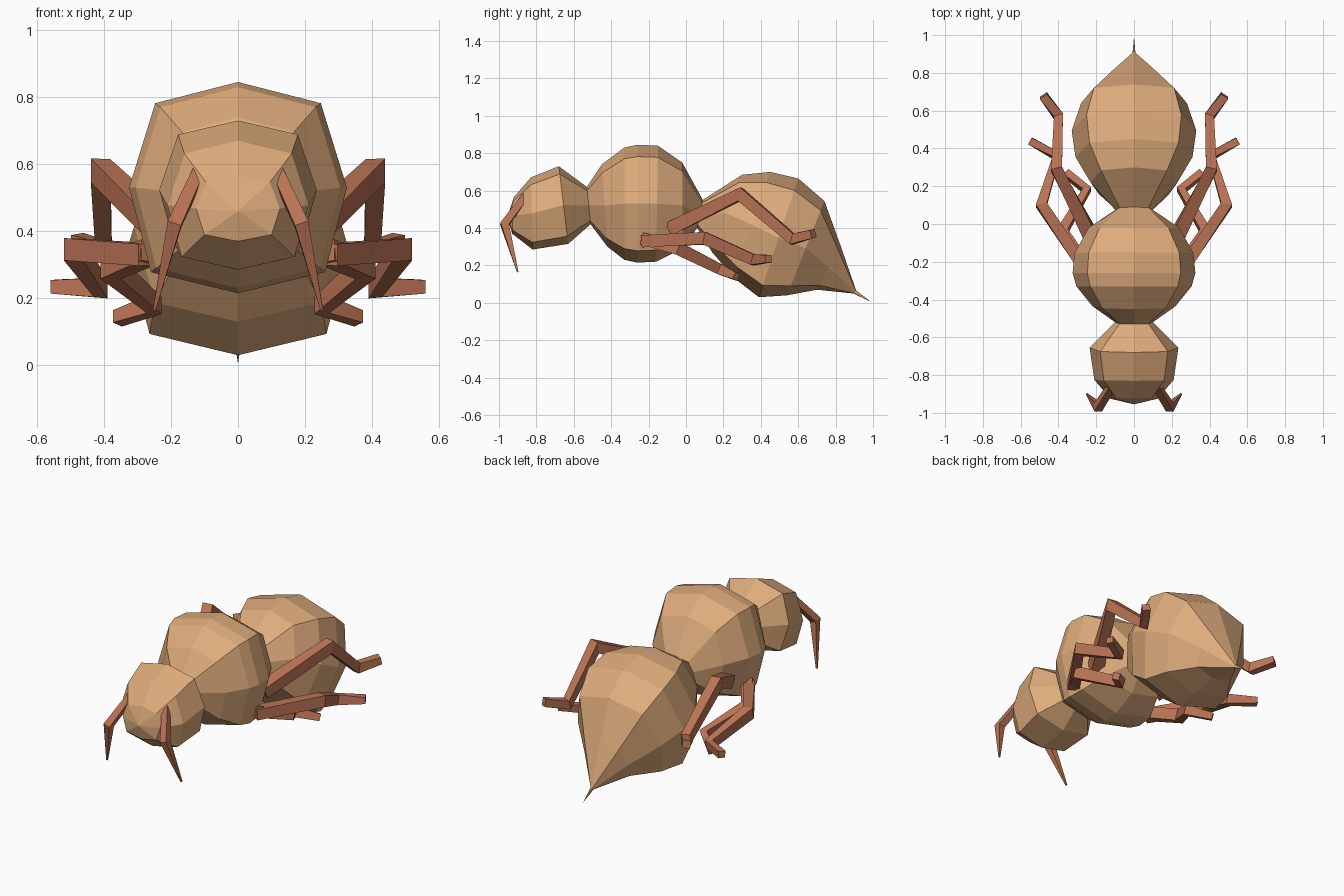
import bpy, bmesh
from mathutils import Vector

if "Cube" in bpy.data.objects:
    bpy.data.objects.remove(bpy.data.objects["Cube"])


def material(name, rgb):
    m = bpy.data.materials.new(name)
    m.diffuse_color = (*rgb, 1)
    m.use_nodes = True
    m.node_tree.nodes["Principled BSDF"].inputs["Base Color"].default_value = m.diffuse_color
    return m


TAN = material("tan_shell", (0.73, 0.41, 0.20))
RUST = material("rust_limb", (0.49, 0.17, 0.09))

# unit cross-section with eight sides
SECTION = [(0, 1), (0.76, 0.8), (1, 0), (0.8, -0.8),
           (0, -1), (-0.8, -0.8), (-1, 0), (-0.76, 0.8)]


def skin(name, rings, mat, tips=(None, None)):
    """Bridge rings of points; close each end with a flat cap or a point."""
    bm = bmesh.new()
    loops = [[bm.verts.new(p) for p in r] for r in rings]
    n = len(loops[0])
    for a, b in zip(loops, loops[1:]):
        for i in range(n):
            j = (i + 1) % n
            bm.faces.new((a[i], a[j], b[j], b[i]))
    for loop, tip in ((loops[0], tips[0]), (loops[-1], tips[1])):
        if tip is None:
            bm.faces.new(loop)
        else:
            t = bm.verts.new(tip)
            for i in range(n):
                bm.faces.new((loop[i], loop[(i + 1) % n], t))
    bmesh.ops.recalc_face_normals(bm, faces=bm.faces)
    me = bpy.data.meshes.new(name)
    bm.to_mesh(me)
    bm.free()
    me.materials.append(mat)
    ob = bpy.data.objects.new(name, me)
    bpy.context.collection.objects.link(ob)
    return ob


def body_part(name, stations, tips=(None, None)):
    """Each station: top y, top z, bottom y, bottom z, half width."""
    rings = []
    for ty, tz, by, bz, w in stations:
        c = Vector((0, (ty + by) / 2, (tz + bz) / 2))
        up = Vector((0, ty, tz)) - c
        rings.append([c + up * v + Vector((w * u, 0, 0)) for u, v in SECTION])
    return skin(name, rings, TAN, tips)


def limb(name, path, sizes):
    """Mitred square tube along a path, made for both sides."""
    pts = [Vector(p) for p in path]
    for label, side in (("right", 1), ("left", -1)):
        rings = []
        for i, p in enumerate(pts):
            d0 = (p - pts[i - 1]).normalized() if i else None
            d1 = (pts[i + 1] - p).normalized() if i < len(pts) - 1 else None
            d = ((d0 or d1) + (d1 or d0)).normalized()
            across = d.cross(Vector((1, 0, 0))).normalized()
            out = across.cross(d).normalized()
            miter = 1 / max(0.6, d.dot(d0 or d1))
            h = sizes[i] / 2
            ring = [p + out * a * h + across * b * h * miter
                    for a, b in ((1, 1), (1, -1), (-1, -1), (-1, 1))]
            rings.append([Vector((q.x * side, q.y, q.z)) for q in ring])
        skin(f"{name}_{label}", rings, RUST)


# head
body_part("head", [
    (-0.53, 0.62, -0.51, 0.42, 0.10),
    (-0.68, 0.73, -0.63, 0.315, 0.235),
    (-0.83, 0.67, -0.82, 0.285, 0.21),
    (-0.92, 0.565, -0.93, 0.37, 0.125)], (None, (0, -0.955, 0.46)))

# thorax
body_part("thorax", [
    (-0.53, 0.62, -0.51, 0.42, 0.10),
    (-0.45, 0.74, -0.42, 0.30, 0.22),
    (-0.33, 0.83, -0.33, 0.23, 0.305),
    (-0.26, 0.845, -0.26, 0.215, 0.325),
    (-0.15, 0.84, -0.16, 0.22, 0.315),
    (-0.02, 0.75, -0.02, 0.29, 0.24),
    (0.09, 0.55, 0.06, 0.40, 0.10)])

# abdomen, ending in the stinger
body_part("abdomen", [
    (0.09, 0.55, 0.06, 0.40, 0.10),
    (0.30, 0.685, 0.14, 0.27, 0.23),
    (0.45, 0.70, 0.26, 0.13, 0.31),
    (0.60, 0.665, 0.39, 0.03, 0.33),
    (0.74, 0.545, 0.54, 0.04, 0.28),
    (0.825, 0.31, 0.70, 0.07, 0.15),
    (0.91, 0.065, 0.895, 0.05, 0.008)], (None, (0, 0.99, 0.005)))

# legs
limb("front_leg", [(0.26, -0.22, 0.34), (0.38, -0.04, 0.29),
                   (0.25, 0.18, 0.18), (0.36, 0.27, 0.14)],
     [0.065, 0.06, 0.045, 0.04])
limb("middle_leg", [(0.27, -0.22, 0.33), (0.49, 0.10, 0.345),
                    (0.41, 0.36, 0.23), (0.55, 0.44, 0.235)],
     [0.065, 0.06, 0.045, 0.04])
limb("hind_leg", [(0.22, -0.08, 0.40), (0.41, 0.29, 0.58),
                  (0.40, 0.57, 0.34), (0.48, 0.68, 0.37)],
     [0.075, 0.06, 0.05, 0.045])

# antennae
limb("antenna", [(0.10, -0.83, 0.61), (0.19, -0.97, 0.42), (0.25, -0.90, 0.165)],
     [0.035, 0.042, 0.008])
